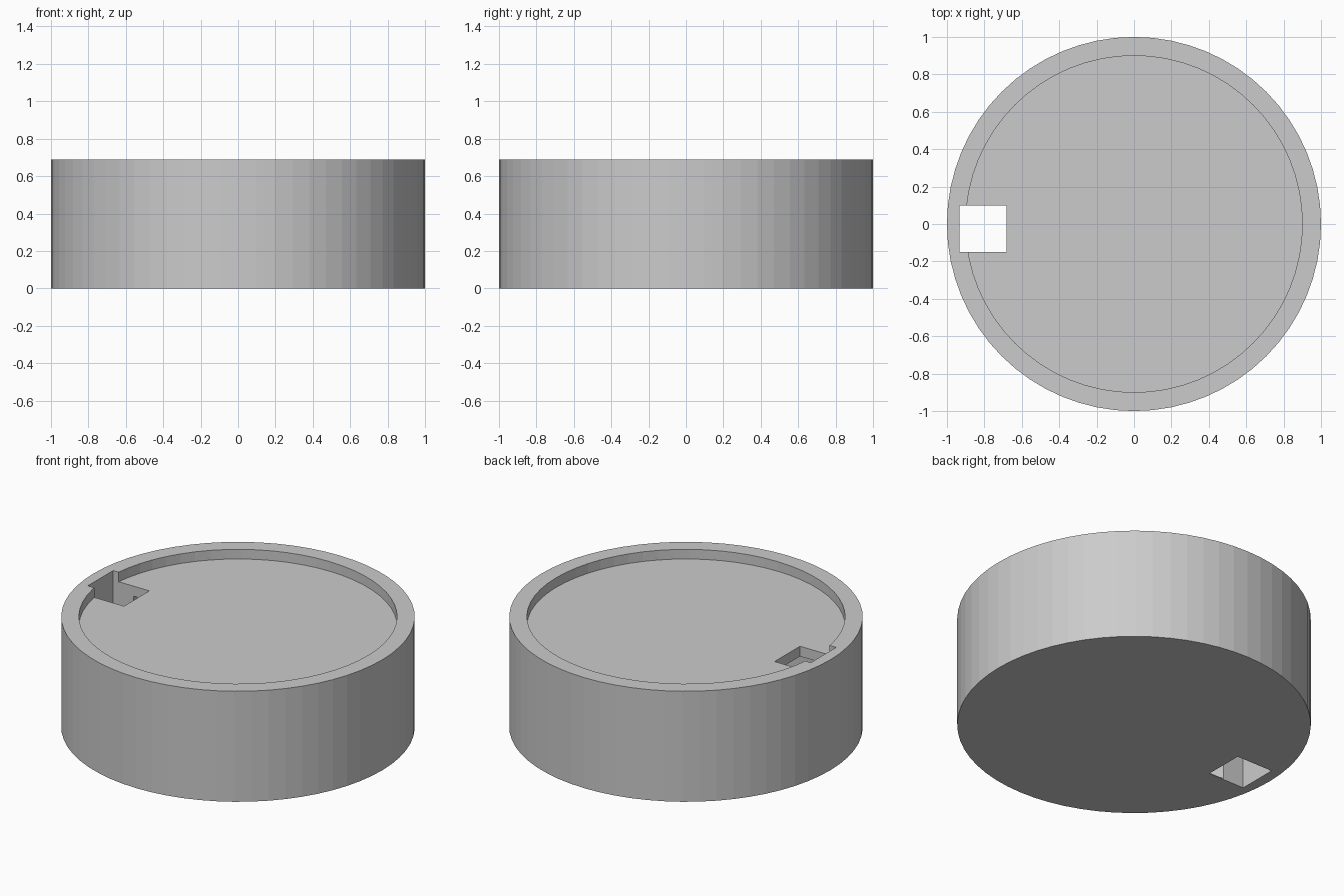
import bpy

if "Cube" in bpy.data.objects:
    bpy.data.objects.remove(bpy.data.objects["Cube"])

SIDES = 64
HEIGHT = 0.69
LID_TOP, LID_BOTTOM = 0.63, 0.567
FLOOR = 0.006

grey = bpy.data.materials.new("plain grey")
grey.diffuse_color = (0.6, 0.6, 0.6, 1)
grey.use_nodes = True
grey.node_tree.nodes["Principled BSDF"].inputs["Base Color"].default_value = grey.diffuse_color


def disc(name, radius, z0, z1):
    bpy.ops.mesh.primitive_cylinder_add(
        vertices=SIDES, radius=radius, depth=z1 - z0, location=(0, 0, (z0 + z1) / 2))
    ob = bpy.context.object
    ob.name = name
    return ob


def cut(target, cutter):
    cutter.hide_render = True
    mod = target.modifiers.new("cut", 'BOOLEAN')
    mod.operation = 'DIFFERENCE'
    mod.solver = 'EXACT'
    mod.object = cutter
    bpy.context.view_layer.objects.active = target
    bpy.ops.object.modifier_apply(modifier=mod.name)
    bpy.data.objects.remove(cutter, do_unlink=True)


# round body
body = disc("round_case", 1.0, 0, HEIGHT)

# shallow recess inside the rim
cut(body, disc("recess_cutter", 0.9, LID_TOP, HEIGHT + 0.2))

# hollow inside, between thin floor and lid
cut(body, disc("hollow_cutter", 0.8, FLOOR, LID_BOTTOM))

# square hole straight through near the left edge
bpy.ops.mesh.primitive_cube_add(size=1, location=(-0.807, -0.025, 0.35))
hole = bpy.context.object
hole.name = "hole_cutter"
hole.scale = (0.25, 0.25, 1.5)
cut(body, hole)

body.data.materials.clear()
body.data.materials.append(grey)
for p in body.data.polygons:
    p.material_index = 0
    p.use_smooth = False
